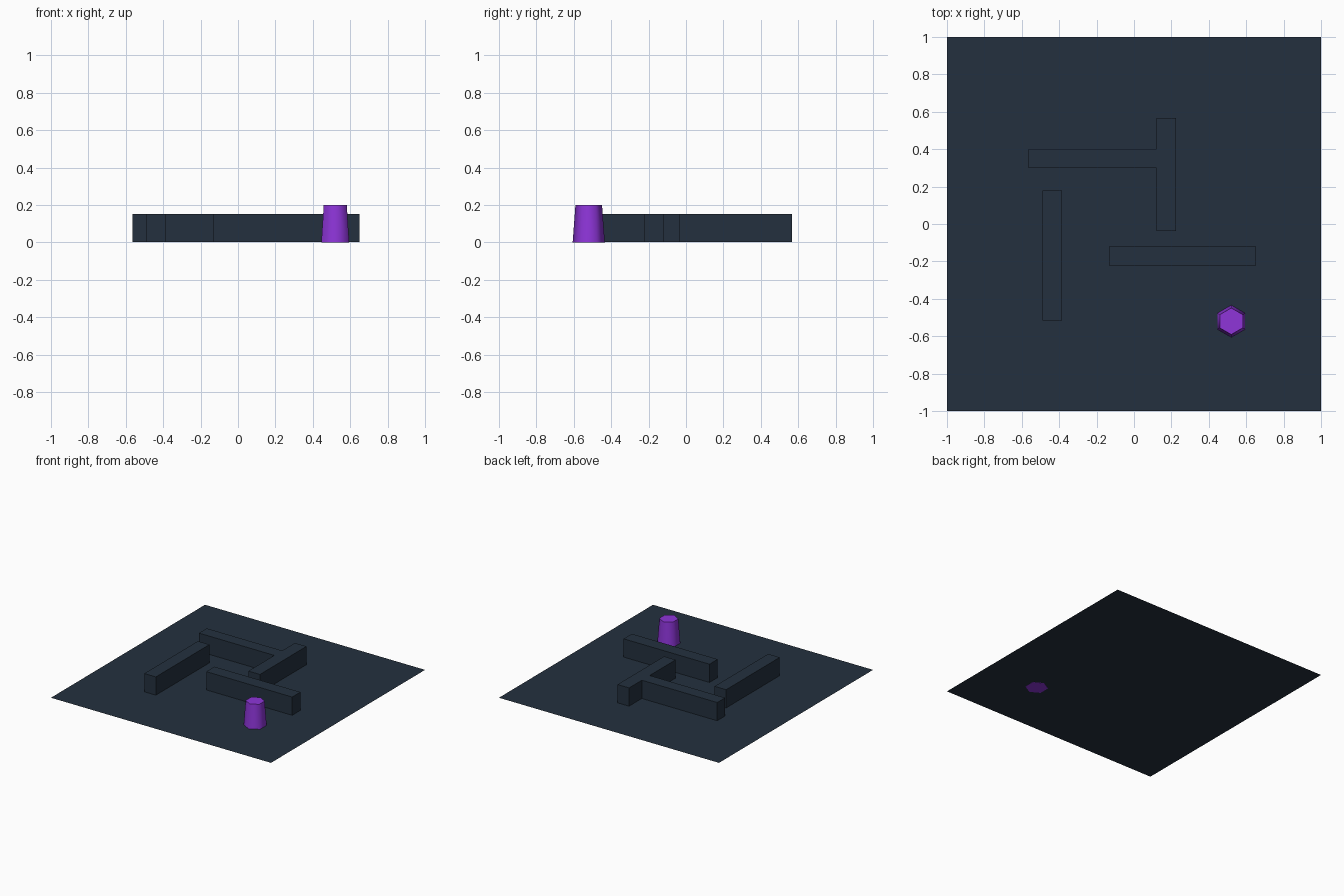
import bpy, math

if "Cube" in bpy.data.objects:
    bpy.data.objects.remove(bpy.data.objects["Cube"])


def material(name, rgb):
    # sRGB 0-255 to linear
    lin = [((c / 255 + 0.055) / 1.055) ** 2.4 for c in rgb]
    m = bpy.data.materials.new(name)
    m.diffuse_color = (*lin, 1)
    m.use_nodes = True
    m.node_tree.nodes["Principled BSDF"].inputs["Base Color"].default_value = m.diffuse_color
    return m


slate = material("dark slate", (36, 48, 62))
purple = material("purple", (142, 53, 217))

# Flat square floor
bpy.ops.mesh.primitive_plane_add(size=2, location=(0, 0, 0.001))
floor = bpy.context.object
floor.name = "floor"
floor.data.materials.append(slate)


def wall(name, x0, x1, y0, y1, height=0.152):
    bpy.ops.mesh.primitive_cube_add(
        size=1, location=((x0 + x1) / 2, (y0 + y1) / 2, height / 2 + 0.001))
    o = bpy.context.object
    o.name = name
    o.scale = (x1 - x0, y1 - y0, height - 0.002)
    bpy.ops.object.transform_apply(location=False, rotation=False, scale=True)
    o.data.materials.append(slate)


# Low maze walls
wall("cross_wall", 0.12, 0.225, -0.037, 0.568)
wall("back_wall", -0.565, 0.12, 0.30, 0.402)
wall("left_wall", -0.49, -0.385, -0.517, 0.179)
wall("front_wall", -0.131, 0.65, -0.225, -0.118)

# Tapered six-sided post, one corner facing +y
bpy.ops.mesh.primitive_cone_add(
    vertices=6, radius1=0.086, radius2=0.071, depth=0.2,
    location=(0.52, -0.52, 0.1))
post = bpy.context.object
post.name = "tapered_post"
post.data.materials.append(purple)
bpy.ops.object.shade_smooth_by_angle(angle=math.radians(65))
